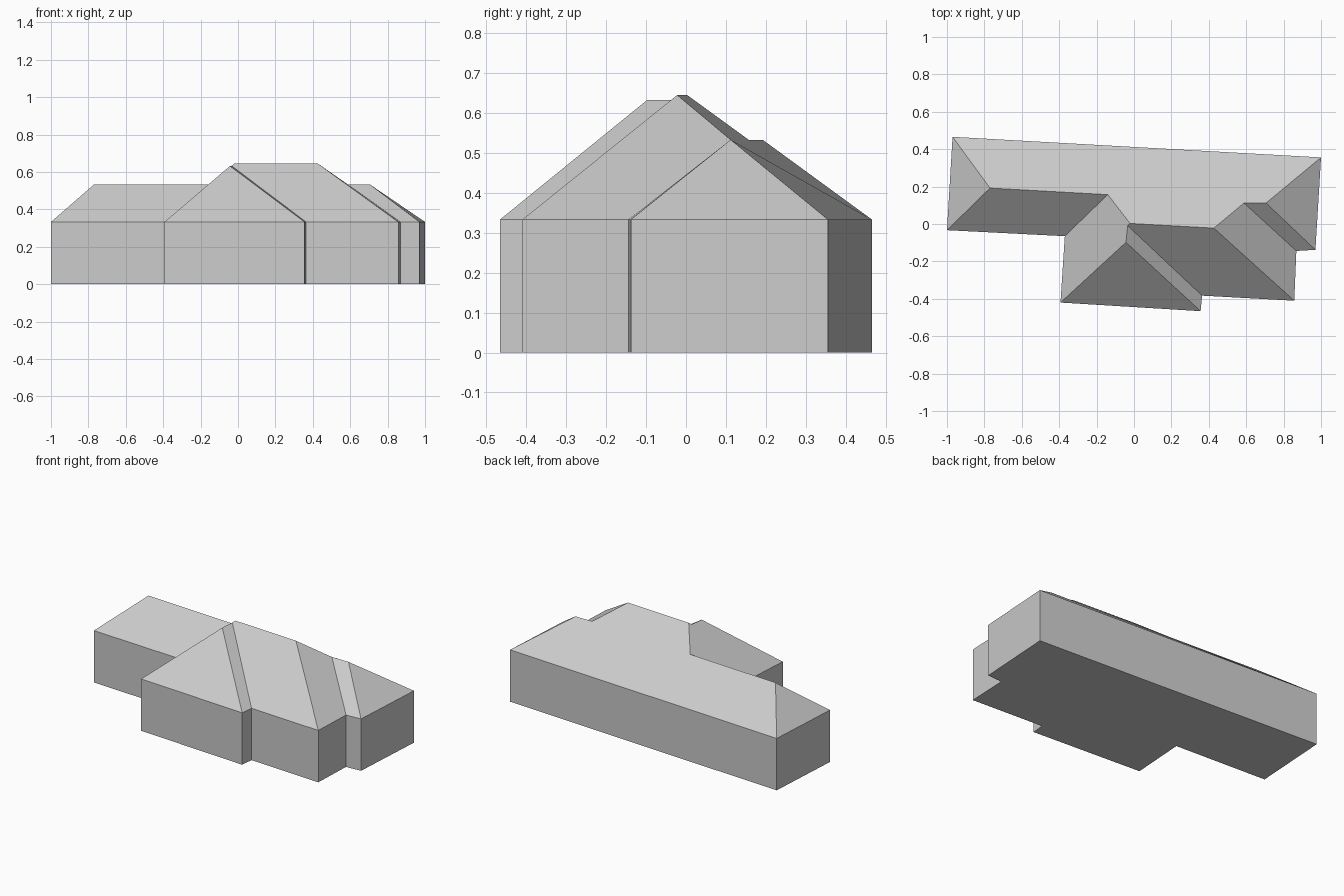
import bpy

cube = bpy.data.objects.get("Cube")
if cube:
    bpy.data.objects.remove(cube, do_unlink=True)

EAVE = 0.333

# One plain grey for the whole building
grey = bpy.data.materials.new("plain_grey")
grey.use_nodes = True
colour = (0.6, 0.6, 0.6, 1)
grey.diffuse_color = colour
grey.node_tree.nodes["Principled BSDF"].inputs["Base Color"].default_value = colour


def add_part(name, verts, faces):
    mesh = bpy.data.meshes.new(name)
    mesh.from_pydata(verts, [], faces)
    mesh.materials.append(grey)
    mesh.update()
    part = bpy.data.objects.new(name, mesh)
    bpy.context.collection.objects.link(part)
    return part


# Footprint corners, anticlockwise from the back right corner
footprint = {
    "back_right": (-0.97, 0.466), "main_right": (-1.0, -0.033),
    "inner_right": (-0.37, -0.065), "gable_right": (-0.393, -0.42),
    "gable_left": (0.356, -0.466), "step": (0.364, -0.383),
    "bay_left": (0.857, -0.41), "inner_left": (0.868, -0.144),
    "main_left": (0.97, -0.138), "back_left": (1.0, 0.356),
}
# Ridge ends and meeting points of the hipped roof
ridge = {
    "low_right": (-0.77, 0.192, 0.533), "low_meet": (-0.14, 0.157, 0.533),
    "top_right": (-0.021, 0.003, 0.645), "gable_back": (-0.034, -0.009, 0.633),
    "gable_peak": (-0.043, -0.098, 0.632), "top_left": (0.427, -0.022, 0.645),
    "end_meet": (0.588, 0.112, 0.533), "end_peak": (0.706, 0.112, 0.533),
}

# Walls and floor
corners = list(footprint.values())
n = len(corners)
wall_verts = [(x, y, z) for z in (0, EAVE) for x, y in corners]
wall_faces = [(i, (i + 1) % n, (i + 1) % n + n, i + n) for i in range(n)]
wall_faces.append(tuple(reversed(range(n))))
add_part("walls", wall_verts, wall_faces)

# Roof: one slope rises from each eave to the ridge points listed for it
slopes = [
    ["low_right"],
    ["low_meet", "low_right"],
    ["gable_peak", "gable_back", "top_right", "low_meet"],
    ["gable_peak"],
    ["gable_back", "gable_peak"],
    ["top_left", "top_right", "gable_back"],
    ["end_meet", "top_left"],
    ["end_peak", "end_meet"],
    ["end_peak"],
    ["low_right", "low_meet", "top_right", "top_left", "end_meet", "end_peak"],
]
# The right side of the gable is listed from its eave upwards
slopes[2] = ["gable_peak", "gable_back", "top_right", "low_meet"]
names = list(footprint)
order = names + list(ridge)
roof_verts = [(x, y, EAVE) for x, y in corners] + list(ridge.values())
roof_faces = []
for i, tops in enumerate(slopes):
    # Inner right wall: the eave runs from the inner corner to the gable
    loop = [names[i], names[(i + 1) % n]] + tops
    roof_faces.append([order.index(p) for p in loop])
add_part("hipped_roof", roof_verts, roof_faces)
